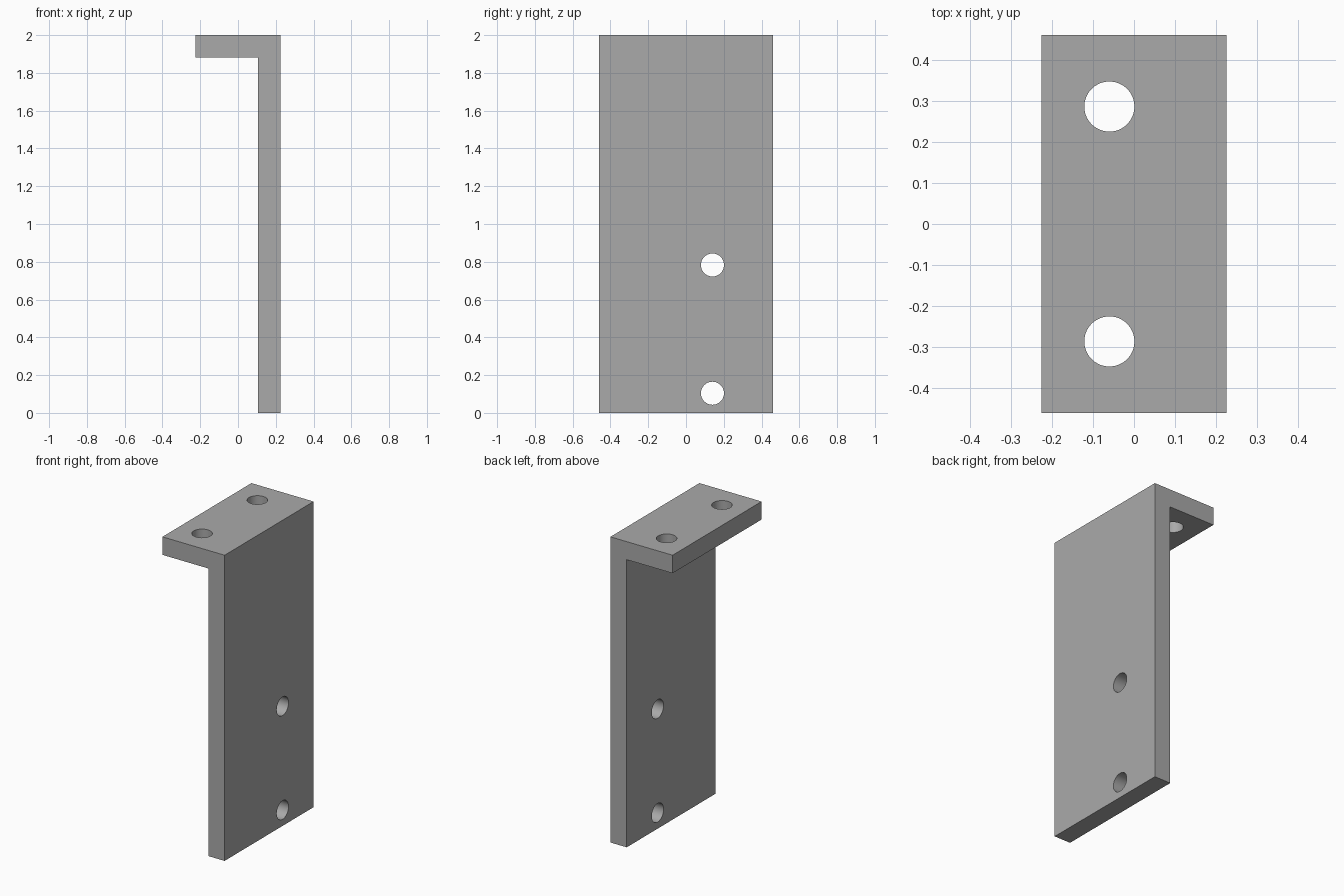
import bpy
import bmesh
import math

cube = bpy.data.objects.get("Cube")
if cube:
    bpy.data.objects.remove(cube, do_unlink=True)

HALF_W, HALF_D, HEIGHT, THICK = 0.225, 0.46, 2.0, 0.118
HOLE_R = 0.061

grey = bpy.data.materials.new("plain grey")
grey.use_nodes = True
colour = (0.4, 0.4, 0.4, 1)
grey.diffuse_color = colour
grey.node_tree.nodes["Principled BSDF"].inputs["Base Color"].default_value = colour

# L-shaped profile extruded along the depth
inner_x, inner_z = HALF_W - THICK, HEIGHT - THICK
profile = [(HALF_W, 0), (HALF_W, HEIGHT), (-HALF_W, HEIGHT),
           (-HALF_W, inner_z), (inner_x, inner_z), (inner_x, 0)]
bm = bmesh.new()
face = bm.faces.new([bm.verts.new((x, -HALF_D, z)) for x, z in profile])
extruded = bmesh.ops.extrude_face_region(bm, geom=[face])["geom"]
bmesh.ops.translate(bm, vec=(0, 2 * HALF_D, 0),
                    verts=[v for v in extruded if isinstance(v, bmesh.types.BMVert)])
bmesh.ops.recalc_face_normals(bm, faces=bm.faces)
mesh = bpy.data.meshes.new("angle_bracket")
bm.to_mesh(mesh)
bm.free()
mesh.materials.append(grey)
bracket = bpy.data.objects.new("angle_bracket", mesh)
bpy.context.collection.objects.link(bracket)


def drill(location, rotation):
    """Cut one round through hole in the bracket."""
    bpy.ops.mesh.primitive_cylinder_add(vertices=64, radius=HOLE_R, depth=3 * THICK,
                                        location=location, rotation=rotation)
    cutter = bpy.context.object
    cutter.name = "hole_cutter"
    cutter.hide_render = True
    cutter.data.materials.append(grey)
    cut = bracket.modifiers.new("hole", "BOOLEAN")
    cut.operation = "DIFFERENCE"
    cut.solver = "EXACT"
    cut.object = cutter
    bpy.context.view_layer.objects.active = bracket
    bpy.ops.object.modifier_apply(modifier=cut.name)
    bpy.data.objects.remove(cutter, do_unlink=True)


# Pair of holes in the top flange
for side in (-1, 1):
    drill((-0.06, side * 0.286, HEIGHT - THICK / 2), (0, 0, 0))

# Two offset holes in the upright plate
for z in (0.104, 0.783):
    drill((HALF_W - THICK / 2, 0.14, z), (0, math.pi / 2, 0))

bpy.ops.object.select_all(action="DESELECT")
bracket.select_set(True)
bpy.context.view_layer.objects.active = bracket
bpy.ops.object.shade_smooth_by_angle(angle=math.radians(30))
